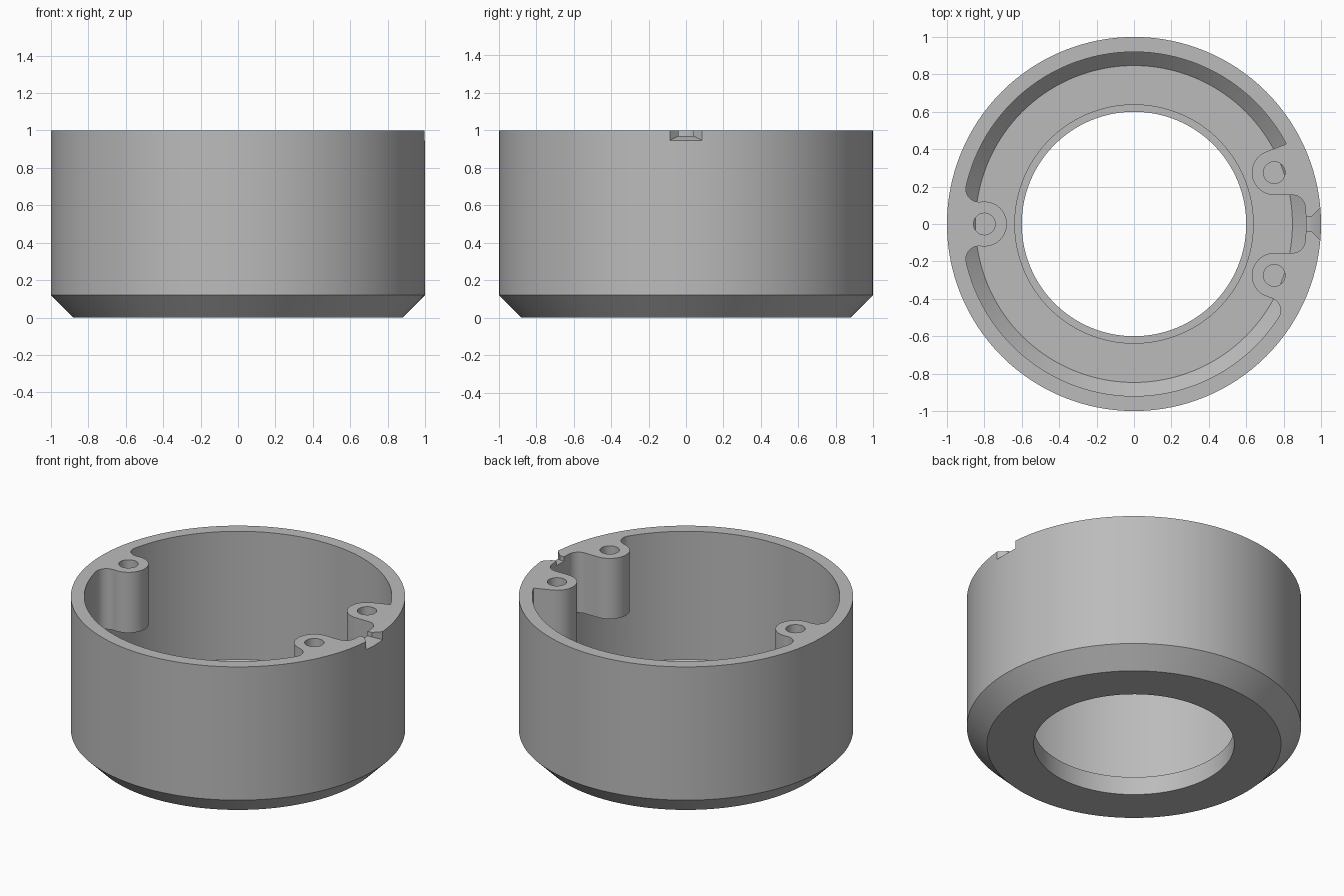
import bpy, bmesh
from math import cos, sin, radians, degrees, atan2, hypot

if "Cube" in bpy.data.objects:
    bpy.data.objects.remove(bpy.data.objects["Cube"], do_unlink=True)

grey = bpy.data.materials.new("plain grey")
grey.use_nodes = True
grey.diffuse_color = (0.5, 0.5, 0.5, 1)
grey.node_tree.nodes["Principled BSDF"].inputs["Base Color"].default_value = (0.5, 0.5, 0.5, 1)

WALL, LOBE, FILLET, BOSS_BOTTOM = 0.92, 0.12, 0.07, 0.6


def loft(name, rings, closed=False):
    """Skin a list of equal-length point rings; cap the ends unless closed."""
    bm = bmesh.new()
    loops = [[bm.verts.new(p) for p in ring] for ring in rings]
    pairs = list(zip(loops, loops[1:]))
    if closed:
        pairs.append((loops[-1], loops[0]))
    else:
        bm.faces.new(loops[0])
        bm.faces.new(loops[-1])
    for a, b in pairs:
        for i in range(len(a)):
            j = (i + 1) % len(a)
            bm.faces.new((a[i], a[j], b[j], b[i]))
    bmesh.ops.recalc_face_normals(bm, faces=bm.faces)
    mesh = bpy.data.meshes.new(name)
    bm.to_mesh(mesh)
    bm.free()
    mesh.materials.append(grey)
    obj = bpy.data.objects.new(name, mesh)
    bpy.context.collection.objects.link(obj)
    return obj


def prism(name, outline, z0, z1):
    return loft(name, [[(x, y, z) for x, y in outline] for z in (z0, z1)])


def arc(cx, cy, r, start, end, n=16):
    angles = [radians(start + (end - start) * i / n) for i in range(n + 1)]
    return [(cx + r * cos(a), cy + r * sin(a)) for a in angles]


def polar(r, angle):
    return r * cos(radians(angle)), r * sin(radians(angle))


def close_in_wall(points):
    """Close a boss outline with an arc buried inside the wall."""
    ends = [degrees(atan2(y, x)) for x, y in (points[-1], points[0])]
    return points + arc(0, 0, 0.96, ends[0], ends[1], 12)


def combine(target, tool, operation):
    mod = target.modifiers.new(operation, "BOOLEAN")
    mod.operation, mod.solver, mod.object = operation, "EXACT", tool
    bpy.context.view_layer.objects.active = target
    bpy.ops.object.modifier_apply(modifier=mod.name)
    bpy.data.objects.remove(tool, do_unlink=True)


# Turned cup: chamfered base, raised lip round the bore, open top
profile = [(0.6, 0), (0.88, 0), (1, 0.12), (1, 1), (WALL, 1), (WALL, 0.153),
           (0.847, 0.08), (0.64, 0.08), (0.64, 0.12), (0.6, 0.12)]
housing = loft("housing", [[(*p, z) for p in arc(0, 0, r, 0, 360, 128)[:-1]]
                           for r, z in profile], closed=True)

# Fillet tangent to both lobe and wall, measured round the cup axis
SPREAD = 12.8
TURN = 98.8

# Single boss on the -x side, filleted on both sides
fx, fy = polar(WALL - FILLET, SPREAD)
half = arc(fx, fy, FILLET, SPREAD, -TURN)
lobe = arc(0.8, 0, LOBE, TURN - 180, -TURN - 180, 32)
single = [(x, -y) for x, y in half] + lobe + half[::-1]
single = [(-x, -y) for x, y in close_in_wall(single)]

# Paired bosses on the +x side, with a rounded recess between them
bx, by = 0.75, 0.275
tilt = degrees(atan2(by, bx))
recess = arc(0.846, 0.085, FILLET, 5.7, 90)
straight = recess + arc(bx, by, LOBE, -90, tilt - 270, 32) + [polar(0.95, 25.5 + 2)]
gx, gy = polar(WALL - FILLET, tilt + SPREAD)
rounded = (recess + arc(bx, by, LOBE, -90, tilt - 180 - TURN + 20, 32)
           + arc(gx, gy, FILLET, tilt - TURN, tilt + SPREAD))
back = close_in_wall(straight)
front = [(x, -y) for x, y in close_in_wall(rounded)]

for outline in (single, back, front):
    combine(housing, prism("screw_boss", outline, BOSS_BOTTOM, 1), "UNION")

# Through holes in the bosses
for x, y in ((-0.8, 0), (bx, by), (bx, -by)):
    hole = prism("hole_cutter", arc(x, y, 0.058, 0, 360, 32)[:-1], 0.5, 1.1)
    combine(housing, hole, "DIFFERENCE")

# Flared cable notch in the rim
sections = ((0.88, 0.04, 0.97), (0.95, 0.04, 0.97), (1.03, 0.12, 0.93))
notch = loft("notch_cutter", [[(x, -w, z), (x, w, z), (x, w, 1.1), (x, -w, 1.1)]
                              for x, w, z in sections])
combine(housing, notch, "DIFFERENCE")

bpy.ops.object.select_all(action="DESELECT")
housing.select_set(True)
bpy.context.view_layer.objects.active = housing
bpy.ops.object.shade_smooth_by_angle(angle=radians(30))
